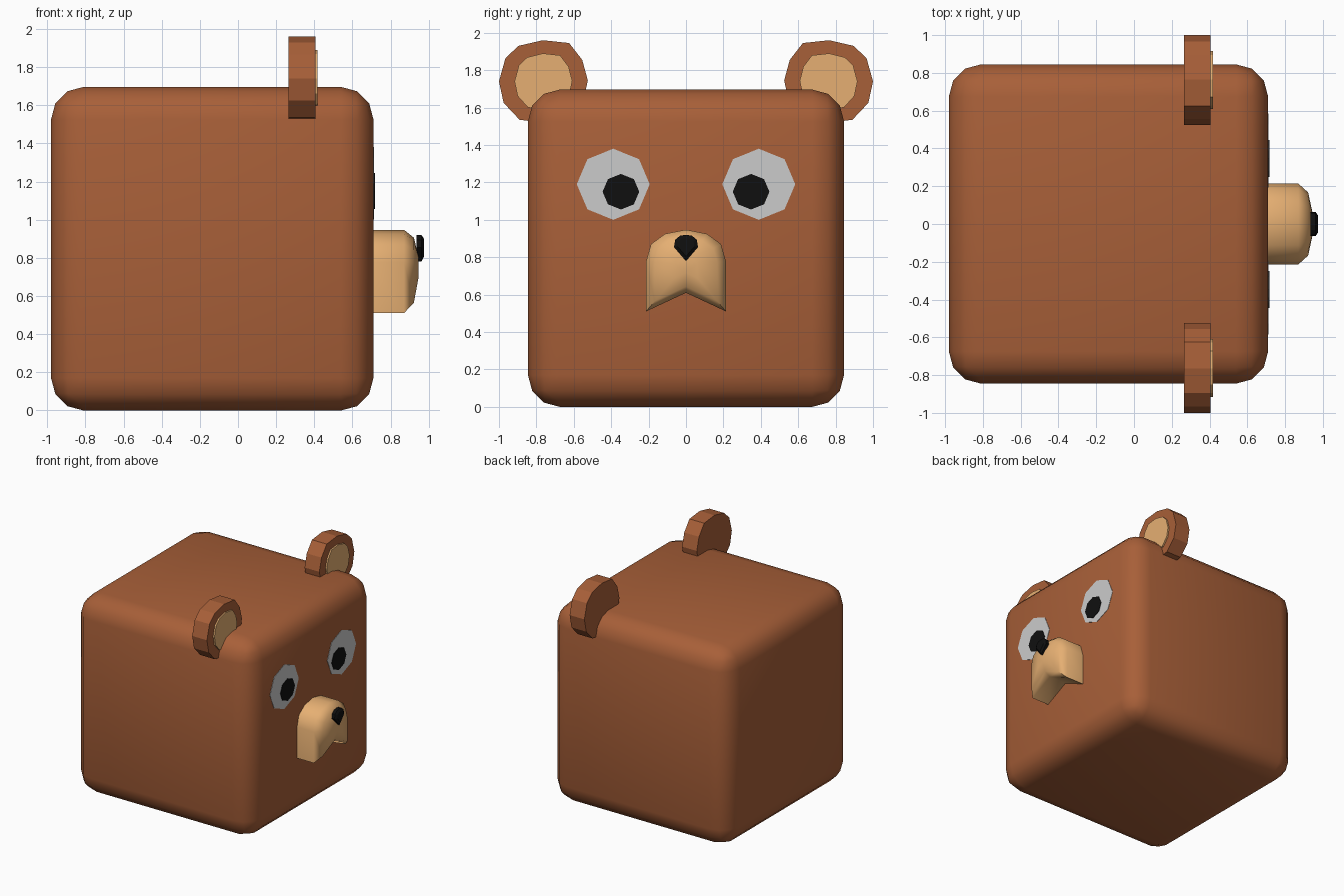
import bpy, bmesh
from math import sin, cos, pi, radians

if "Cube" in bpy.data.objects:
    bpy.data.objects.remove(bpy.data.objects["Cube"])


def material(name, r, g, b):
    m = bpy.data.materials.new(name)
    m.diffuse_color = (r, g, b, 1)
    m.use_nodes = True
    m.node_tree.nodes["Principled BSDF"].inputs["Base Color"].default_value = m.diffuse_color
    return m


BROWN = material("brown", 0.39, 0.115, 0.04)
TAN = material("tan", 0.79, 0.43, 0.17)
WHITE = material("eye_white", 0.64, 0.64, 0.64)
BLACK = material("black", 0.005, 0.005, 0.005)


def finish(name, bm, mat, smooth):
    bmesh.ops.recalc_face_normals(bm, faces=bm.faces)
    me = bpy.data.meshes.new(name)
    bm.to_mesh(me)
    bm.free()
    me.materials.append(mat)
    ob = bpy.data.objects.new(name, me)
    bpy.context.collection.objects.link(ob)
    if smooth:
        bpy.ops.object.select_all(action='DESELECT')
        ob.select_set(True)
        bpy.context.view_layer.objects.active = ob
        bpy.ops.object.shade_smooth_by_angle(angle=radians(smooth))
    return ob


def loft(name, outline, centre, rings, mat, smooth=0):
    """Stack (x, scale) copies of a y-z outline around a centre, capped at both ends."""
    cy, cz = centre
    bm = bmesh.new()
    loops = [[bm.verts.new((x, cy + (y - cy) * s, cz + (z - cz) * s)) for y, z in outline]
             for x, s in rings]
    n = len(outline)
    for a, b in zip(loops, loops[1:]):
        for i in range(n):
            j = (i + 1) % n
            bm.faces.new((a[i], a[j], b[j], b[i]))
    bm.faces.new(loops[0])
    bm.faces.new(loops[-1])
    return finish(name, bm, mat, smooth)


def octagon(y, z, ry, rz):
    return [(y + ry * cos(i * pi / 4), z + rz * sin(i * pi / 4)) for i in range(8)]


# Head: rounded cube
bm = bmesh.new()
bmesh.ops.create_cube(bm, size=1)
for v in bm.verts:
    v.co = (-0.135 + v.co.x * 1.69, v.co.y * 1.69, 0.848 + v.co.z * 1.696)
bmesh.ops.bevel(bm, geom=bm.edges[:], offset=0.17, segments=3, profile=0.5, affect='EDGES')
finish("head", bm, BROWN, 40)

# Ears and eyes, mirrored across y
ear = [(0.765, 1.96), (0.895, 1.93), (0.965, 1.865), (1.0, 1.74), (0.975, 1.625),
       (0.89, 1.535), (0.77, 1.52), (0.635, 1.545), (0.55, 1.63), (0.525, 1.745),
       (0.555, 1.855), (0.625, 1.945)]
for side, s in (("left", 1), ("right", -1)):
    outline = [(s * y, z) for y, z in ear]
    mid = (s * 0.762, 1.74)
    loft(side + "_ear", outline, mid, [(0.265, 1), (0.405, 1)], BROWN)
    inner = [(mid[0] + (y - mid[0]) * 0.65, z) for y, z in outline]
    inner = [(y, 1.74 + (z - 1.74) * 0.68) for y, z in inner]
    loft(side + "_inner_ear", inner, mid, [(0.40, 1), (0.418, 1)], TAN)
    loft(side + "_eye", octagon(s * 0.389, 1.19, 0.195, 0.19), (s * 0.389, 1.19),
         [(0.69, 1), (0.713, 1)], WHITE)
    loft(side + "_pupil", octagon(s * 0.348, 1.15, 0.098, 0.095), (s * 0.348, 1.15),
         [(0.70, 1), (0.717, 1)], BLACK)

# Muzzle: arched outline with a notched underside, rounded towards the front
muzzle = [(0, 0.61), (0.214, 0.51), (0.214, 0.777), (0.187, 0.87), (0.112, 0.925),
          (0, 0.947), (-0.112, 0.925), (-0.187, 0.87), (-0.214, 0.777), (-0.214, 0.51)]
loft("muzzle", muzzle, (0, 0.76),
     [(0.69, 1), (0.87, 1), (0.922, 0.78), (0.945, 0.28)], TAN, 60)

# Nose
nose = [(0, 0.78), (0.064, 0.855), (0.058, 0.893), (0.032, 0.915), (0, 0.92),
        (-0.032, 0.915), (-0.058, 0.893), (-0.064, 0.855)]
loft("nose", nose, (0, 0.86), [(0.935, 1), (0.962, 1), (0.974, 0.7)], BLACK)
